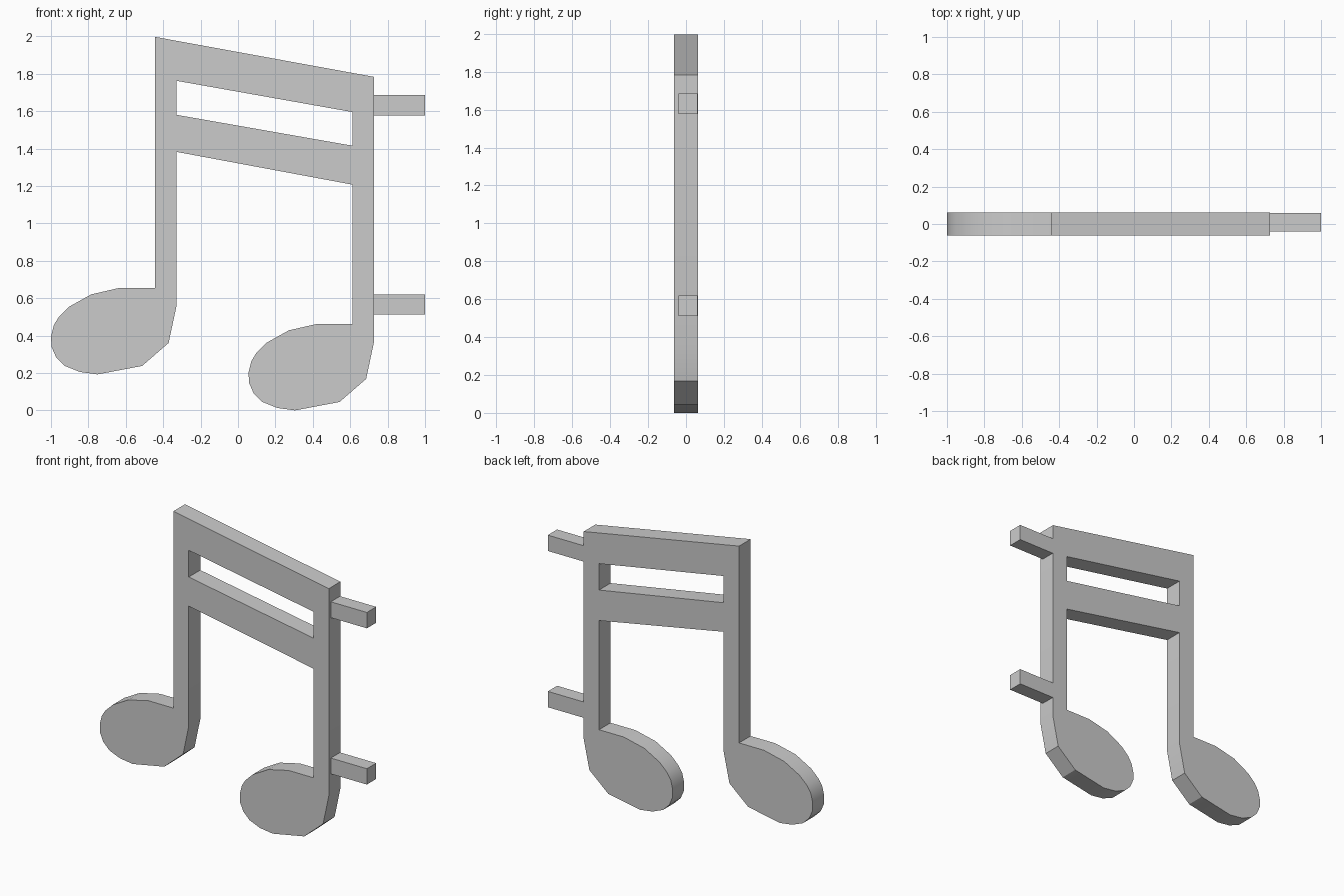
import bpy, bmesh, math
from mathutils import Vector

if "Cube" in bpy.data.objects:
    bpy.data.objects.remove(bpy.data.objects["Cube"])

HALF = 0.062            # half thickness of the plate
STEP = (-1.056, 0.1925)  # offset from the right note to the left note

# Right note head: clockwise from the stem's outer edge to its inner edge
HEAD = [(0.728, 0.37), (0.685, 0.168), (0.543, 0.045), (0.305, 0.0),
        (0.21, 0.013), (0.13, 0.045), (0.083, 0.092), (0.058, 0.15),
        (0.057, 0.205), (0.072, 0.265), (0.1, 0.31), (0.155, 0.363),
        (0.272, 0.428), (0.425, 0.463), (0.612, 0.463)]
left_head = [(x + STEP[0], z + STEP[1]) for x, z in HEAD]

# Silhouette and the slot between the two beams
outline = [(-0.444, 1.997), (0.728, 1.783)] + HEAD + \
          [(0.612, 1.207), (-0.328, 1.382)] + left_head
slot = [(-0.328, 1.762), (0.612, 1.595), (0.612, 1.415), (-0.328, 1.58)]


def plate(name, loops, half):
    """Fill closed x/z loops and extrude them through the thickness."""
    bm = bmesh.new()
    edges = []
    for loop in loops:
        verts = [bm.verts.new((x, -half, z)) for x, z in loop]
        edges += [bm.edges.new((verts[i - 1], verts[i])) for i in range(len(verts))]
    bmesh.ops.triangle_fill(bm, edges=edges, use_beauty=True)
    # Join the triangles into clean flat caps
    bmesh.ops.dissolve_limit(bm, angle_limit=0.01, verts=[], edges=bm.edges[:])
    ext = bmesh.ops.extrude_face_region(bm, geom=bm.faces[:], use_keep_orig=True)
    moved = [g for g in ext["geom"] if isinstance(g, bmesh.types.BMVert)]
    bmesh.ops.translate(bm, verts=moved, vec=Vector((0, 2 * half, 0)))
    bmesh.ops.recalc_face_normals(bm, faces=bm.faces[:])
    mesh = bpy.data.meshes.new(name)
    bm.to_mesh(mesh)
    bm.free()
    obj = bpy.data.objects.new(name, mesh)
    bpy.context.collection.objects.link(obj)
    return obj


def box(name, lo, hi):
    bpy.ops.mesh.primitive_cube_add(size=1, location=[(a + b) / 2 for a, b in zip(lo, hi)])
    obj = bpy.context.object
    obj.name = name
    obj.scale = [b - a for a, b in zip(lo, hi)]
    bpy.ops.object.transform_apply(location=False, rotation=False, scale=True)


# Pair of beamed notes with rounded heads
notes = plate("beamed_notes", [outline, slot], HALF)
bpy.context.view_layer.objects.active = notes
notes.select_set(True)
bpy.ops.object.shade_smooth_by_angle(angle=math.radians(29))

# Two mounting pegs on the right stem
for name, z in (("upper_peg", 1.577), ("lower_peg", 0.512)):
    box(name, (0.728, -0.04, z), (1.0, 0.06, z + 0.108))
